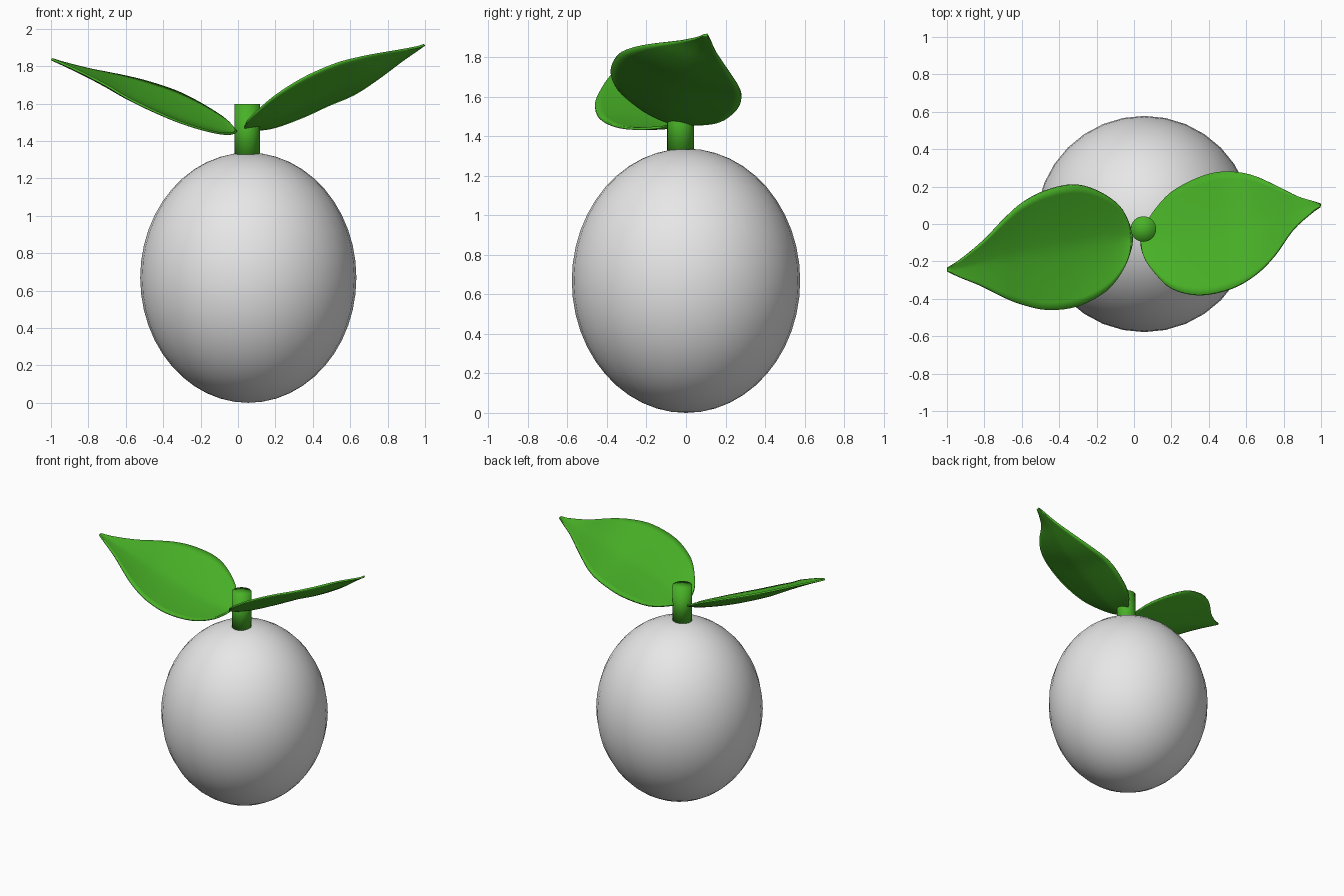
import bpy, bmesh
from mathutils import Vector

if "Cube" in bpy.data.objects:
    bpy.data.objects.remove(bpy.data.objects["Cube"])


def material(name, rgb):
    m = bpy.data.materials.new(name)
    m.diffuse_color = (*rgb, 1.0)
    m.use_nodes = True
    m.node_tree.nodes["Principled BSDF"].inputs["Base Color"].default_value = m.diffuse_color
    return m


grey = material("pale_grey", (0.8, 0.8, 0.8))
green = material("leaf_green", (0.065, 0.44, 0.02))


def make_object(name, bm, mat):
    bmesh.ops.recalc_face_normals(bm, faces=bm.faces[:])
    for f in bm.faces:
        f.smooth = True
    me = bpy.data.meshes.new(name)
    bm.to_mesh(me)
    bm.free()
    me.materials.append(mat)
    ob = bpy.data.objects.new(name, me)
    bpy.context.collection.objects.link(ob)
    return ob


def smooth_path(pts, steps):
    """Catmull-Rom curve through the given points."""
    p = [Vector(q) for q in pts]
    p = [2 * p[0] - p[1]] + p + [2 * p[-1] - p[-2]]
    out = []
    for i in range(1, len(p) - 2):
        a, b, c, d = p[i - 1:i + 3]
        for s in range(steps):
            t = s / steps
            out.append(0.5 * (2 * b + (c - a) * t + (2 * a - 5 * b + 4 * c - d) * t * t
                              + (3 * b - a - 3 * c + d) * t ** 3))
    return out + [p[-2]]


def leaf(name, front, back, sag, cols=16):
    """Cupped blade stretched between its front and back edge curves."""
    bm = bmesh.new()
    rows = []
    for a, b in zip(smooth_path(front, 4), smooth_path(back, 4)):
        width = (b - a).length
        row = []
        for j in range(cols + 1):
            t = j / cols
            p = a.lerp(b, t)
            p.z -= sag * width * (1 - abs(2 * t - 1) ** 1.4)
            row.append(bm.verts.new(p))
        rows.append(row)
    for r, q in zip(rows, rows[1:]):
        for j in range(cols):
            bm.faces.new((r[j], r[j + 1], q[j + 1], q[j]))
    bmesh.ops.remove_doubles(bm, verts=bm.verts[:], dist=0.0005)
    ob = make_object(name, bm, green)
    mod = ob.modifiers.new("thickness", "SOLIDIFY")
    mod.thickness = 0.012
    mod.offset = 0
    return ob


# Fruit body
bm = bmesh.new()
bmesh.ops.create_uvsphere(bm, u_segments=32, v_segments=24, radius=1)
bmesh.ops.scale(bm, vec=(0.578, 0.578, 0.669), verts=bm.verts)
bmesh.ops.translate(bm, vec=(0.055, 0, 0.669), verts=bm.verts)
make_object("fruit_body", bm, grey)

# Stem
bm = bmesh.new()
bmesh.ops.create_cone(bm, cap_ends=True, cap_tris=True, segments=32,
                      radius1=0.068, radius2=0.068, depth=0.3)
bmesh.ops.translate(bm, vec=(0.05, -0.027, 1.447), verts=bm.verts)
make_object("stem", bm, green)

# Right leaf, front edge raised
leaf("right_leaf",
     [(0.035, -0.10, 1.475), (0.05, -0.17, 1.505), (0.10, -0.25, 1.555),
      (0.20, -0.345, 1.64), (0.35, -0.38, 1.735), (0.52, -0.345, 1.81),
      (0.65, -0.27, 1.845), (0.75, -0.17, 1.865), (0.85, -0.03, 1.882), (0.95, 0.06, 1.90),
      (0.995, 0.09, 1.913)],
     [(0.035, -0.10, 1.475), (0.05, -0.03, 1.465), (0.10, 0.06, 1.46),
      (0.20, 0.17, 1.475), (0.35, 0.25, 1.53), (0.48, 0.28, 1.59),
      (0.62, 0.265, 1.65), (0.75, 0.21, 1.735), (0.87, 0.15, 1.825), (0.96, 0.122, 1.888),
      (0.997, 0.108, 1.915)], 0.06)

# Left leaf, back edge raised
leaf("left_leaf",
     [(-0.01, -0.08, 1.455), (-0.02, -0.15, 1.445), (-0.06, -0.25, 1.438),
      (-0.15, -0.36, 1.452), (-0.30, -0.44, 1.497), (-0.46, -0.46, 1.565),
      (-0.60, -0.43, 1.635), (-0.70, -0.39, 1.695), (-0.82, -0.33, 1.758), (-0.93, -0.285, 1.81),
      (-0.997, -0.253, 1.838)],
     [(-0.01, -0.08, 1.455), (-0.025, 0.0, 1.475), (-0.08, 0.10, 1.525),
      (-0.20, 0.18, 1.60), (-0.33, 0.21, 1.665), (-0.48, 0.175, 1.715),
      (-0.60, 0.11, 1.745), (-0.70, 0.02, 1.765), (-0.80, -0.085, 1.785), (-0.92, -0.185, 1.815),
      (-0.997, -0.235, 1.838)], 0.09)
